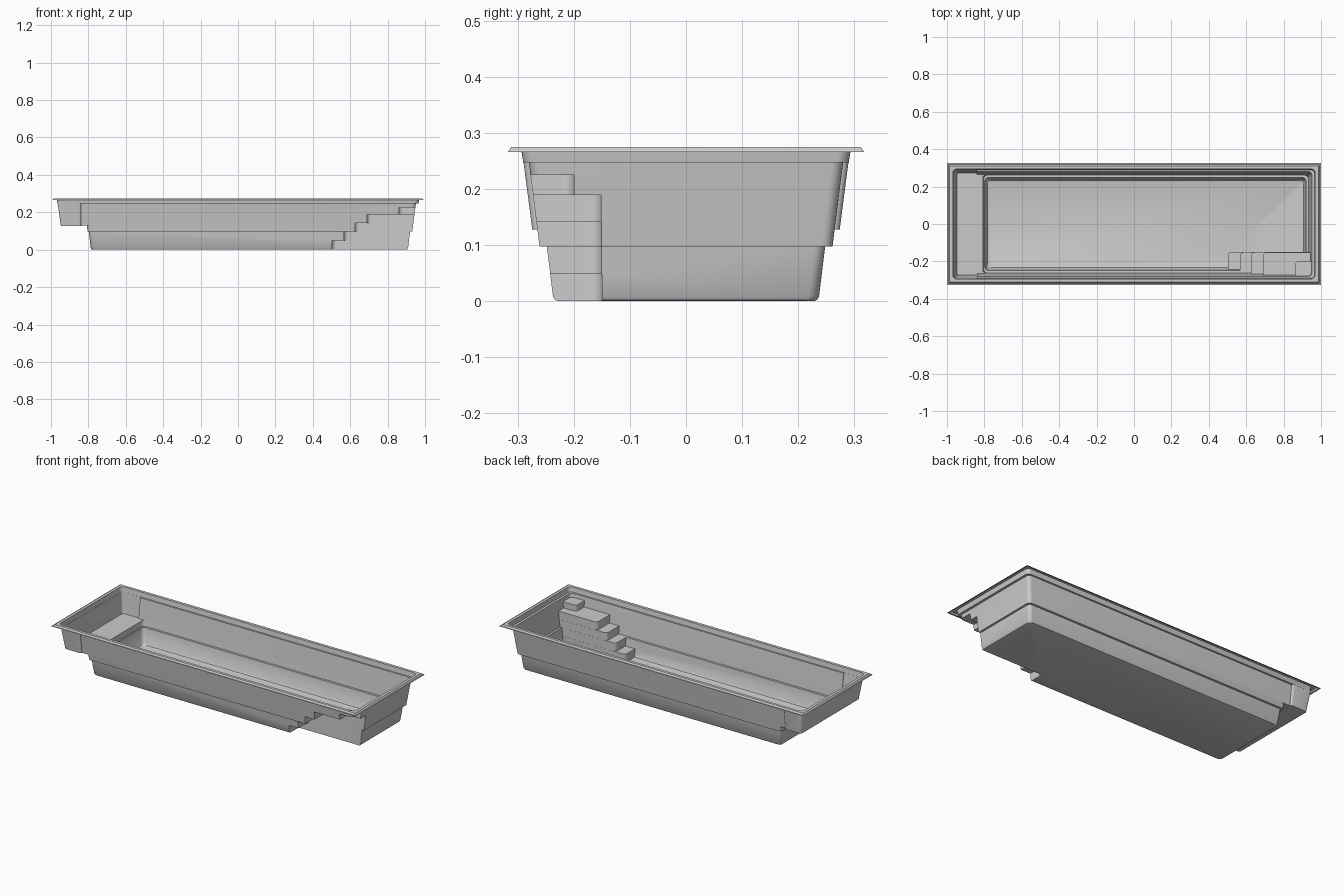
import bpy, bmesh, math

if "Cube" in bpy.data.objects:
    bpy.data.objects.remove(bpy.data.objects["Cube"])


def ring(bm, x0, x1, y0, y1, z, r, seg=6):
    """Rounded rectangle of vertices, counter-clockwise."""
    verts = []
    corners = [(x1 - r, y1 - r), (x0 + r, y1 - r), (x0 + r, y0 + r), (x1 - r, y0 + r)]
    for q, (cx, cy) in enumerate(corners):
        for k in range(seg + 1):
            a = math.pi / 2 * (q + k / seg)
            verts.append(bm.verts.new((cx + r * math.cos(a), cy + r * math.sin(a), z)))
    return verts


def loft(name, levels, capped=True):
    """Skin through rounded rectangles (x0, x1, y0, y1, z, r), bottom to top."""
    bm = bmesh.new()
    rings = [ring(bm, *lv) for lv in levels]
    for a, b in zip(rings, rings[1:]):
        n = len(a)
        for i in range(n):
            j = (i + 1) % n
            bm.faces.new((a[i], a[j], b[j], b[i]))
    if capped:
        bm.faces.new(rings[0][::-1])
        bm.faces.new(rings[-1])
        bmesh.ops.recalc_face_normals(bm, faces=bm.faces)
    me = bpy.data.meshes.new(name)
    bm.to_mesh(me)
    bm.free()
    ob = bpy.data.objects.new(name, me)
    bpy.context.collection.objects.link(ob)
    return ob


def combine(target, tool, operation):
    mod = target.modifiers.new("combine", 'BOOLEAN')
    mod.operation = operation
    mod.solver = 'EXACT'
    mod.object = tool
    bpy.context.view_layer.objects.active = target
    bpy.ops.object.modifier_apply(modifier=mod.name)
    bpy.data.objects.remove(tool)


def smooth(ob):
    bpy.ops.object.select_all(action='DESELECT')
    ob.select_set(True)
    bpy.context.view_layer.objects.active = ob
    bpy.ops.object.shade_smooth_by_angle(angle=math.radians(32))


# Basin: tapered walls with two ledges and a filleted floor
basin_levels = [  # x0, x1, half width, z, corner radius
    (-0.778, 0.900, 0.228, 0.000, 0.014),
    (-0.783, 0.905, 0.233, 0.002, 0.018),
    (-0.787, 0.909, 0.237, 0.008, 0.020),
    (-0.798, 0.920, 0.248, 0.097, 0.020),
    (-0.804, 0.932, 0.261, 0.097, 0.020),
    (-0.808, 0.936, 0.265, 0.1285, 0.020),
    (-0.900, 0.936, 0.265, 0.1285, 0.020),
    (-0.900, 0.951, 0.280, 0.247, 0.020),
    (-0.965, 0.965, 0.290, 0.247, 0.022),
    (-0.968, 0.968, 0.293, 0.266, 0.022),
    (-0.969, 0.969, 0.294, 0.275, 0.022),
]
basin = loft("pool_basin", [(a, b, -w, w, z, r) for a, b, w, z, r in basin_levels])

# Shallow shelf at the left end
shelf = loft("shelf_pocket", [
    (-0.947, -0.838, -0.274, 0.274, 0.128, 0.012),
    (-0.964, -0.838, -0.2895, 0.2895, 0.247, 0.012),
    (-0.964, -0.838, -0.2895, 0.2895, 0.255, 0.012)])
combine(basin, shelf, 'UNION')

# Corner stairs, cut into the basin as hollow blocks
steps = [(0.503, -0.150, 0.048), (0.567, -0.1505, 0.097), (0.625, -0.151, 0.142),
         (0.690, -0.1515, 0.189), (0.860, -0.200, 0.225)]
for x, y, top in steps:
    block = loft("step_block", [(x, 1.2, -0.5, y, -0.1, 0.02),
                                (x, 1.2, -0.5, y, top, 0.02)])
    combine(basin, block, 'DIFFERENCE')

# Open the top
bm = bmesh.new()
bm.from_mesh(basin.data)
bmesh.ops.delete(bm, geom=[f for f in bm.faces if all(v.co.z > 0.2745 for v in f.verts)],
                 context='FACES')
bm.to_mesh(basin.data)
bm.free()
smooth(basin)

# Raised coping rim with a thin outer flange
rim = loft("coping_rim", [(-x, x, -y, y, z, r) for x, y, z, r in [
    (1.000, 0.325, 0.266, 0.001),
    (0.992, 0.317, 0.266, 0.001),
    (0.986, 0.311, 0.275, 0.001),
    (0.969, 0.294, 0.275, 0.022)]], capped=False)
smooth(rim)
